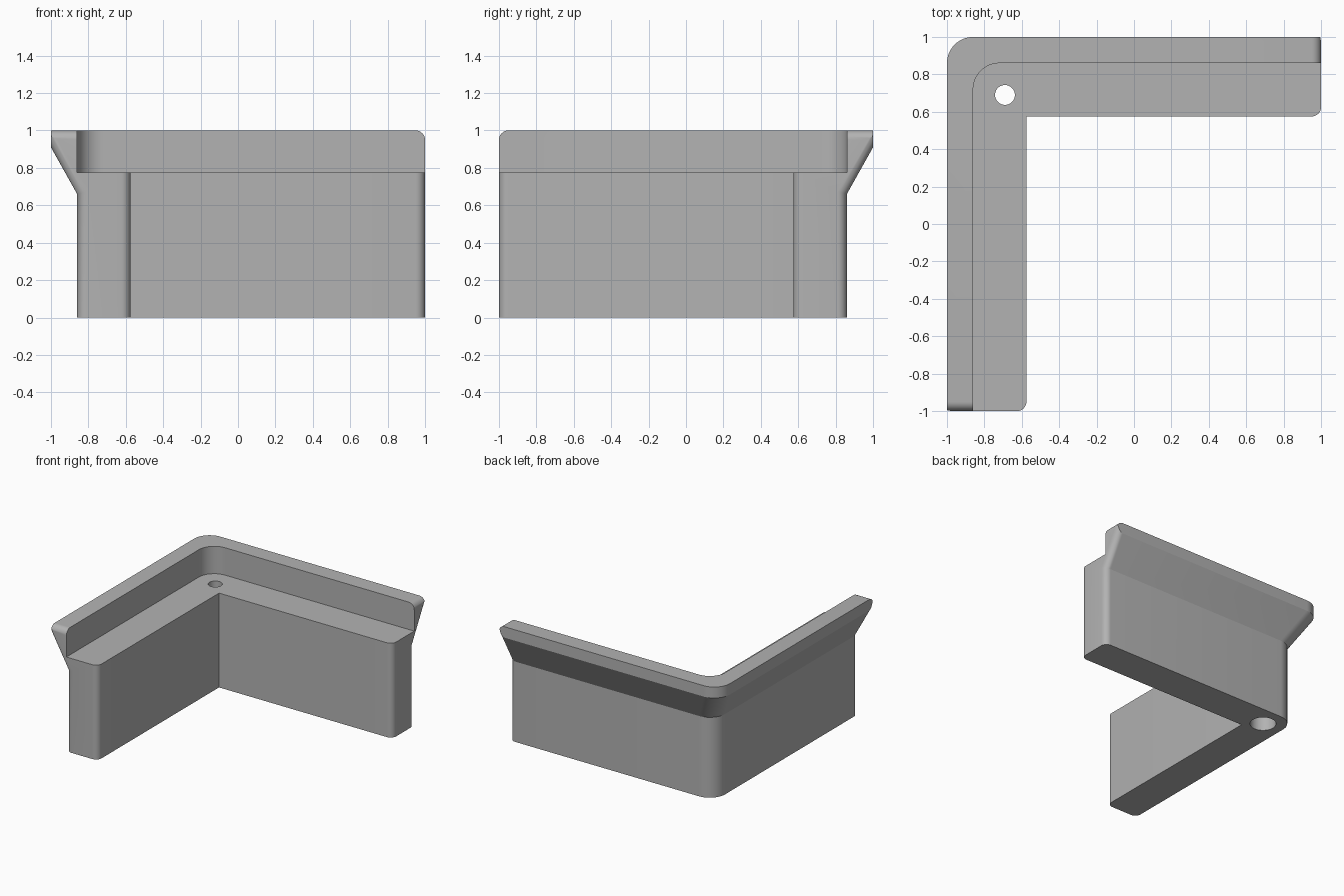
import bpy, bmesh
from math import sin, cos, pi, hypot

if "Cube" in bpy.data.objects:
    bpy.data.objects.remove(bpy.data.objects["Cube"])

INNER, WALL, RIM = 0.575, 0.86, 1.0        # distances of the wall planes
LEDGE, TOP = 0.775, 1.0                    # heights of the ledge and rim
FLARE_LOW, FLARE_HIGH = 0.66, 0.91         # heights where the flare starts and ends
CORNER, ROUND = 0.14, 0.05                 # corner radius, end rounding

grey = bpy.data.materials.new("grey plastic")
grey.use_nodes = True
colour = (0.45, 0.45, 0.45, 1)
grey.diffuse_color = colour
grey.node_tree.nodes["Principled BSDF"].inputs["Base Color"].default_value = colour


def section(d):
    """Cross-section (distance, height), shrunk by d for the rounded ends."""
    run, rise = RIM - WALL, FLARE_HIGH - FLARE_LOW
    shift = d * hypot(run, rise) / run
    top, high = TOP - d, FLARE_HIGH + shift
    tip = min(RIM, RIM + (top - high) * run / rise)
    low = FLARE_LOW + shift - d * rise / run
    return [(INNER + d, 0), (INNER + d, LEDGE), (WALL, LEDGE), (WALL, top),
            (tip, top), (tip, min(high, top)), (WALL - d, low), (WALL - d, 0)]


def leg_ring(y, d):
    return [(-u, y, z) for u, z in section(d)]


def corner_ring(a):
    ring = []
    for u, z in section(0):
        r = 0 if u == INNER else CORNER
        ring.append((-(u - r) - r * cos(a), u - r + r * sin(a), z))
    return ring


# Sections along one leg, round the corner, then the mirrored leg
leg = []
for i in range(9):
    a = i / 8 * pi / 2
    leg.append(leg_ring(-1 + ROUND * (1 - cos(a)), ROUND * (1 - sin(a))))
mirrored = [[(-y, -x, z) for x, y, z in ring] for ring in reversed(leg)]
rings = leg + [corner_ring(i / 16 * pi / 2) for i in range(17)] + mirrored

bm = bmesh.new()
loops = [[bm.verts.new(p) for p in ring] for ring in rings]
for a, b in zip(loops, loops[1:]):
    for i in range(len(a)):
        j = (i + 1) % len(a)
        bm.faces.new((a[i], a[j], b[j], b[i]))
bm.faces.new(loops[0])
bm.faces.new(loops[-1])
bmesh.ops.remove_doubles(bm, verts=bm.verts, dist=0.0001)
bmesh.ops.dissolve_limit(bm, angle_limit=0.002, verts=bm.verts, edges=bm.edges)
bmesh.ops.recalc_face_normals(bm, faces=bm.faces)
mesh = bpy.data.meshes.new("corner_bracket")
bm.to_mesh(mesh)
bm.free()
mesh.materials.append(grey)
bracket = bpy.data.objects.new("corner_bracket", mesh)
bpy.context.collection.objects.link(bracket)


# Screw hole with a wider bore from below
def drill(radius, low, high):
    bpy.ops.mesh.primitive_cylinder_add(vertices=48, radius=radius, depth=high - low,
                                        location=(-0.69, 0.69, (low + high) / 2))
    cutter = bpy.context.object
    cutter.name = "hole_cutter"
    cutter.hide_render = True
    mod = bracket.modifiers.new("hole", "BOOLEAN")
    mod.operation, mod.solver, mod.object = "DIFFERENCE", "EXACT", cutter
    bpy.ops.object.select_all(action="DESELECT")
    bracket.select_set(True)
    bpy.context.view_layer.objects.active = bracket
    bpy.ops.object.modifier_apply(modifier=mod.name)
    bpy.data.objects.remove(cutter)


drill(0.053, -0.2, 1.2)
drill(0.098, -0.2, 0.43)
bpy.ops.object.shade_smooth_by_angle(angle=0.45)
